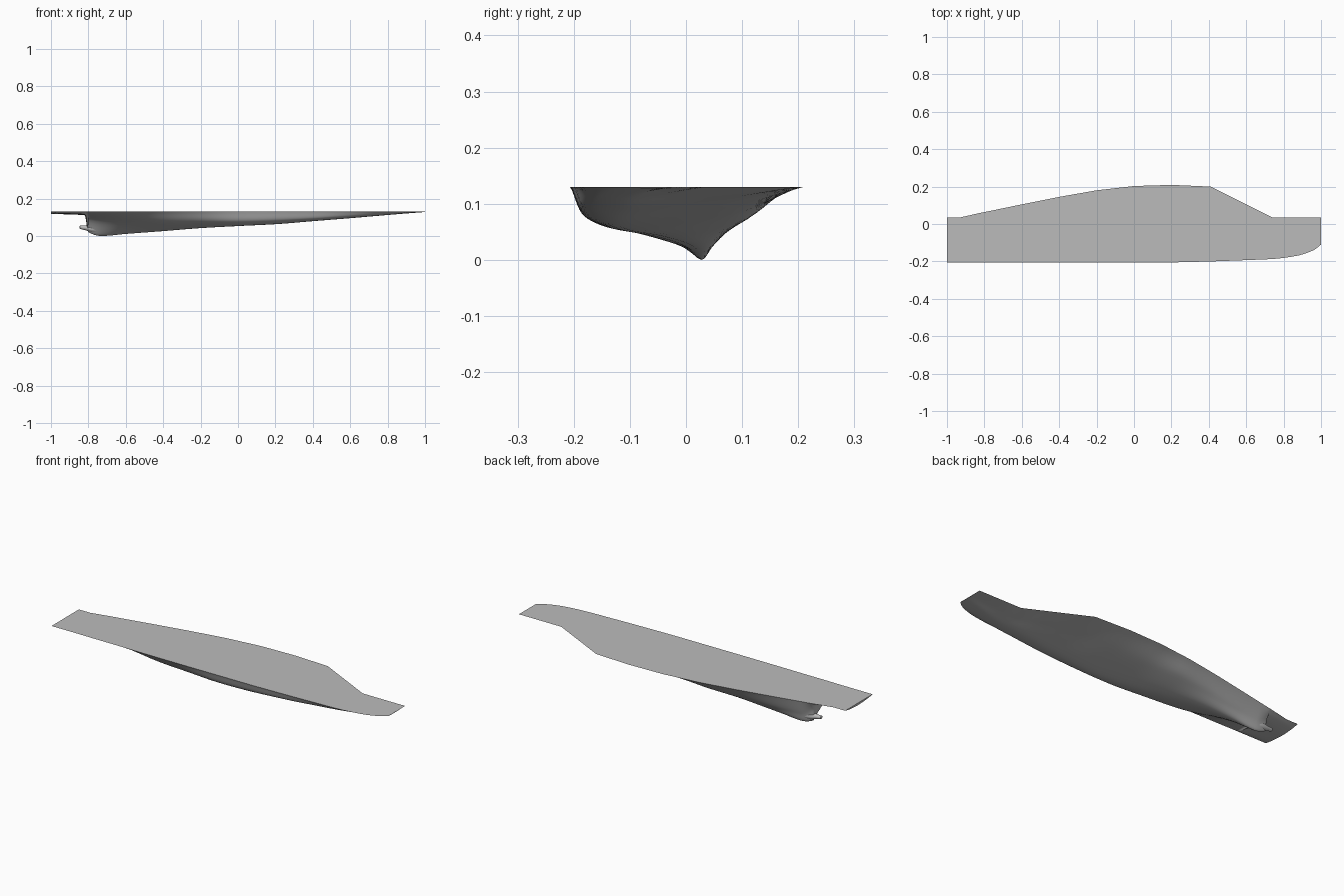
import bpy
from mathutils import Vector, Matrix

cube = bpy.data.objects.get("Cube")
if cube:
    bpy.data.objects.remove(cube, do_unlink=True)

DECK_Z = 0.13
STEPS_ALONG = 6
STEPS_ACROSS = 7

# Each station: x, front edge y, back edge y, then (y, z) of shoulder, keel and back side
STATIONS = [
    (-1.0, -.205, .035, -.17, .124, -.08, .118, -.02, .121),
    (-.93, -.205, .035, -.17, .121, -.06, .116, .01, .121),
    (-.82, -.205, .06, -.17, .115, -.01, .111, .03, .115),
    (-.8, -.205, .064, -.04, .095, .025, .02, .04, .08),
    (-.73, -.206, .078, -.06, .085, .027, 0, .05, .05),
    (-.6, -.206, .105, -.1, .078, .025, .011, .065, .05),
    (-.4, -.207, .145, -.14, .072, .01, .026, .085, .058),
    (-.2, -.207, .18, -.165, .076, -.04, .042, .1, .07),
    (0, -.206, .203, -.18, .077, -.1, .053, .08, .081),
    (.2, -.205, .209, -.183, .083, -.12, .063, .08, .095),
    (.41, -.2, .2, -.18, .092, -.12, .08, .06, .108),
    (.6, -.193, .105, -.17, .103, -.11, .095, 0, .112),
    (.74, -.187, .035, -.16, .112, -.11, .107, -.04, .117),
    (.87, -.17, .035, -.145, .122, -.09, .118, -.04, .125),
    (.96, -.14, .035, -.12, .127, -.07, .125, -.03, .128),
    (1.0, -.11, .035, -.09, .129, -.06, .128, -.02, .129),
]


def smooth_value(keys, values, i, t):
    """Monotone cubic value at fraction t of interval i."""
    def secant(k):
        return (values[k + 1] - values[k]) / (keys[k + 1] - keys[k])

    def tangent(k):
        if k == 0:
            return secant(0)
        if k == len(keys) - 1:
            return secant(k - 1)
        a, b = secant(k - 1), secant(k)
        return 2 * a * b / (a + b) if a * b > 0 else 0

    h = keys[i + 1] - keys[i]
    s = 1 - t
    return (values[i] * s * s * (1 + 2 * t) + values[i + 1] * t * t * (1 + 2 * s)
            + h * s * t * (s * tangent(i) - t * tangent(i + 1)))


def sample(keys, columns, steps):
    """Sample several columns together along their shared keys."""
    rows = []
    for i in range(len(keys) - 1):
        for k in range(steps):
            rows.append([smooth_value(keys, c, i, k / steps) for c in columns])
    rows.append([c[-1] for c in columns])
    return rows


def make_object(name, verts, faces, material, smooth=False):
    mesh = bpy.data.meshes.new(name)
    mesh.from_pydata(verts, [], faces)
    mesh.materials.append(material)
    mesh.update()
    obj = bpy.data.objects.new(name, mesh)
    bpy.context.collection.objects.link(obj)
    if smooth:
        bpy.ops.object.select_all(action='DESELECT')
        obj.select_set(True)
        bpy.context.view_layer.objects.active = obj
        bpy.ops.object.shade_smooth_by_angle(angle=0.6)
    return obj


def strip_faces(rows, columns):
    return [(r * columns + c, (r + 1) * columns + c,
             (r + 1) * columns + c + 1, r * columns + c + 1)
            for r in range(rows - 1) for c in range(columns - 1)]


grey = bpy.data.materials.new("hull grey")
grey.use_nodes = True
grey.diffuse_color = (0.5, 0.5, 0.5, 1)
grey.node_tree.nodes["Principled BSDF"].inputs["Base Color"].default_value = (0.5, 0.5, 0.5, 1)

# Interpolate the stations; the back edge stays straight between them
station_x = [s[0] for s in STATIONS]
stations = sample(station_x, list(zip(*STATIONS)), STEPS_ALONG)
for n, row in enumerate(stations[:-1]):
    i, k = divmod(n, STEPS_ALONG)
    a, b = STATIONS[i][2], STATIONS[i + 1][2]
    row[2] = a + (b - a) * k / STEPS_ALONG

# Hull shell: one curved section per station
hull_verts = []
for x, front, back, sy, sz, ky, kz, my, mz in stations:
    ys = (front, sy, ky, my, back)
    zs = (DECK_Z, sz, kz, mz, DECK_Z)
    for y, z in sample(range(len(ys)), (ys, zs), STEPS_ACROSS):
        hull_verts.append((x, y, z))
across = len(hull_verts) // len(stations)
hull_faces = [f[::-1] for f in strip_faces(len(stations), across)]
hull_faces.append(tuple(range(across))[::-1])
hull_faces.append(tuple(range(len(hull_verts) - across, len(hull_verts))))
make_object("hull", hull_verts, [f[::-1] for f in hull_faces], grey, True)

# Flat deck closing the hull
deck_verts = [(s[0], y, DECK_Z) for s in stations for y in (s[1], s[2])]
make_object("deck", deck_verts, strip_faces(len(stations), 2), grey)

# Rounded propeller shaft boss behind the skeg
SIDES = 20
boss_profile = [(-.848, .004), (-.845, .009), (-.82, .012), (-.79, .019), (-.74, .02), (-.68, .01)]
boss_verts = []
for x, radius in boss_profile:
    centre = Vector((x, .022, .047 - .1 * (x + .848)))
    for k in range(SIDES):
        spin = Matrix.Rotation(6.28319 * k / SIDES, 3, 'X')
        boss_verts.append(centre + spin @ Vector((0, 0, radius)))
boss_faces = [(r * SIDES + k, r * SIDES + (k + 1) % SIDES,
               (r + 1) * SIDES + (k + 1) % SIDES, (r + 1) * SIDES + k)
              for r in range(len(boss_profile) - 1) for k in range(SIDES)]
boss_faces.append(tuple(range(SIDES))[::-1])
make_object("shaft_boss", boss_verts, [f[::-1] for f in boss_faces], grey, True)
